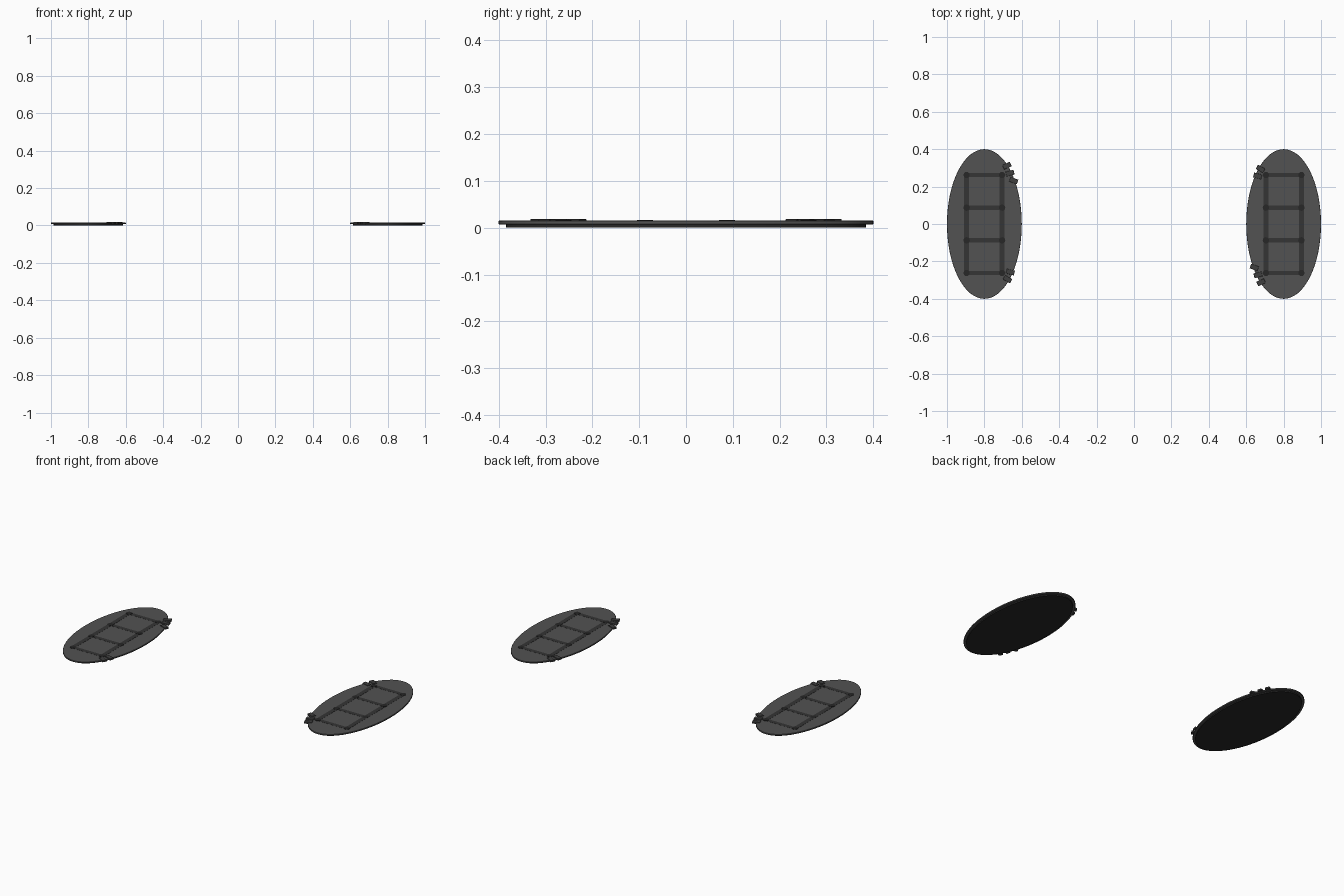
import bpy
from math import radians, pi

if "Cube" in bpy.data.objects:
    bpy.data.objects.remove(bpy.data.objects["Cube"])


def material(name, v):
    m = bpy.data.materials.new(name)
    m.diffuse_color = (v, v, v, 1)
    m.use_nodes = True
    m.node_tree.nodes["Principled BSDF"].inputs["Base Color"].default_value = m.diffuse_color
    return m


PAD = material("dark_grey", 0.085)
BASE = material("black_grey", 0.02)
RAIL = material("charcoal", 0.035)
CLIP = material("mid_charcoal", 0.05)


def disc(name, x, y, rx, ry, z0, z1, sides, mat, bevel=0.0):
    bpy.ops.mesh.primitive_cylinder_add(vertices=sides, radius=1, depth=2,
                                        location=(x, y, (z0 + z1) / 2))
    ob = bpy.context.object
    ob.scale = (rx, ry, (z1 - z0) / 2)
    bpy.ops.object.transform_apply(location=False, rotation=False, scale=True)
    finish(ob, name, mat, bevel)
    bpy.ops.object.shade_smooth_by_angle(angle=radians(30))


def box(name, x, y, sx, sy, z0, z1, mat, angle=0.0, bevel=0.0):
    bpy.ops.mesh.primitive_cube_add(size=1, location=(x, y, (z0 + z1) / 2),
                                    rotation=(0, 0, angle))
    ob = bpy.context.object
    ob.scale = (sx, sy, z1 - z0)
    bpy.ops.object.transform_apply(location=False, rotation=False, scale=True)
    finish(ob, name, mat, bevel)


def finish(ob, name, mat, bevel):
    ob.name = name
    ob.data.materials.append(mat)
    if bevel:
        b = ob.modifiers.new("edge", 'BEVEL')
        b.width = bevel
        b.segments = 1


# edge clips of the left pad, relative to its centre: x, y, angle in degrees
CLIPS = [(0.121, 0.312, 25), (0.137, 0.272, 15), (0.157, 0.232, -20),
         (0.139, -0.257, -15), (0.124, -0.295, -30)]
ROWS = (-0.262, -0.0873, 0.0873, 0.262)

for side, cx, s in (("left", -0.8, 1), ("right", 0.8, -1)):
    # oval pad with a narrower sole under it
    disc(side + "_sole", cx, 0, 0.186, 0.385, 0.0, 0.009, 64, BASE)
    disc(side + "_pad", cx, 0, 0.2, 0.4, 0.007, 0.015, 64, PAD, 0.001)

    # ladder frame lying on the pad
    for dx in (-0.095, 0.095):
        box(side + "_long_rail", cx + dx, 0, 0.026, 0.524, 0.012, 0.0158, RAIL)
    for y in ROWS:
        box(side + "_cross_rail", cx, y, 0.19, 0.024, 0.012, 0.0156, RAIL)
        for dx in (-0.095, 0.095):
            disc(side + "_stud", cx + dx, y, 0.017, 0.017, 0.012, 0.0168, 12, BASE)

    # clips over the inner edge, turned half a circle on the other pad
    for x, y, a in CLIPS:
        box(side + "_clip", cx + s * x, s * y, 0.044, 0.026, 0.008, 0.0185, CLIP,
            radians(a) + (0 if s > 0 else pi), 0.001)
